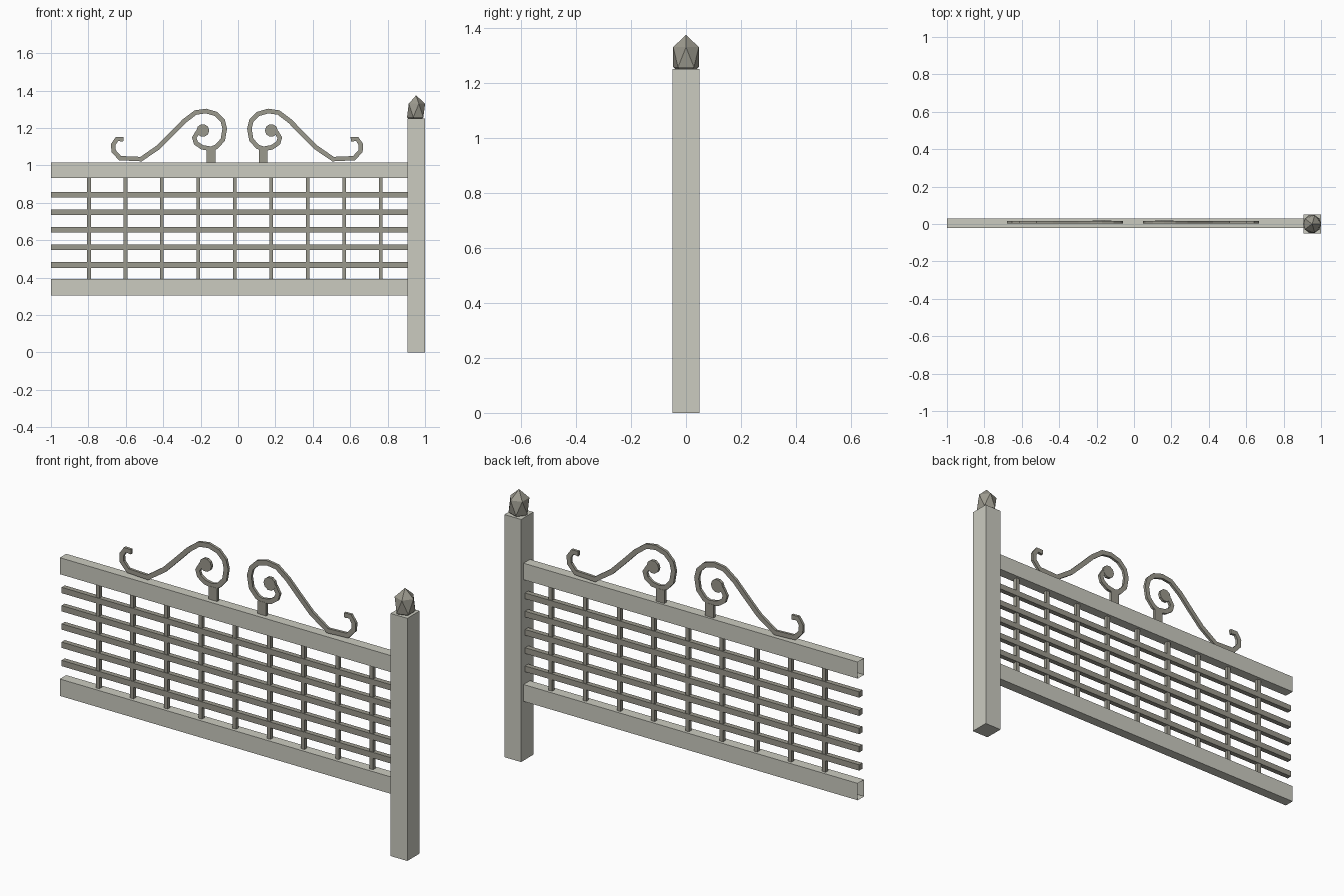
import bpy, bmesh, math
from mathutils import Vector

if "Cube" in bpy.data.objects:
    bpy.data.objects.remove(bpy.data.objects["Cube"])


def material(name, rgb):
    m = bpy.data.materials.new(name)
    m.diffuse_color = (*rgb, 1)
    m.use_nodes = True
    m.node_tree.nodes["Principled BSDF"].inputs["Base Color"].default_value = m.diffuse_color
    return m


LIGHT = material("pale stone grey", (0.60, 0.60, 0.53))
DARK = material("weathered grey", (0.33, 0.32, 0.27))


def finish(bm, name, mat):
    mesh = bpy.data.meshes.new(name)
    bm.to_mesh(mesh)
    bm.free()
    mesh.materials.append(mat)
    ob = bpy.data.objects.new(name, mesh)
    bpy.context.collection.objects.link(ob)
    return ob


def box(name, lo, hi, mat, open_ends=False):
    bm = bmesh.new()
    bmesh.ops.create_cube(bm, size=1)
    lo, hi = Vector(lo), Vector(hi)
    for v in bm.verts:
        v.co = Vector([(lo[i] + hi[i]) / 2 + v.co[i] * (hi[i] - lo[i]) for i in range(3)])
    if open_ends:
        bm.normal_update()
        ends = [f for f in bm.faces if abs(f.normal.x) > 0.9]
        bmesh.ops.delete(bm, geom=ends, context='FACES_ONLY')
    return finish(bm, name, mat)


# post with faceted finial
box("post", (0.905, -0.05, 0), (1.0, 0.05, 1.25), LIGHT)
bm = bmesh.new()
bmesh.ops.create_icosphere(bm, subdivisions=1, radius=1)
for v in bm.verts:
    v.co = Vector((0.952 + v.co.x * 0.054, v.co.y * 0.055, 1.294 + v.co.z * 0.081))
finish(bm, "post_finial", DARK)

# hollow rails
for name, z0, z1 in (("bottom_rail", 0.305, 0.392), ("top_rail", 0.932, 1.017)):
    box(name, (-1, -0.022, z0), (0.906, 0.03, z1), LIGHT, open_ends=True)

# horizontal slats and upright bars
for i in range(5):
    z = 0.468 + i * 0.094
    box("slat", (-1, -0.008, z - 0.015), (0.906, 0.018, z + 0.015), DARK)
for i in range(9):
    x = -0.797 + i * 0.195
    box("upright_bar", (x - 0.01, -0.005, 0.39), (x + 0.01, 0.015, 0.934), DARK)

# scroll ornaments: ribbon path as (x, z), outer curl to inner spiral
PATH = [(0.608, 1.140), (0.642, 1.142), (0.662, 1.112), (0.660, 1.077),
        (0.626, 1.039), (0.513, 1.034), (0.420, 1.098), (0.342, 1.176),
        (0.284, 1.236), (0.222, 1.283), (0.166, 1.291), (0.112, 1.275),
        (0.077, 1.240), (0.066, 1.197), (0.076, 1.138), (0.110, 1.100),
        (0.140, 1.089), (0.187, 1.097), (0.220, 1.120), (0.229, 1.148),
        (0.212, 1.176), (0.185, 1.187)]
CENTRE, Y0, Y1, HALF = -0.005, 0.003, 0.017, 0.0125


def scroll(name, side):
    bm = bmesh.new()
    pts = [Vector((CENTRE + side * x, 0, z)) for x, z in PATH]
    rings = []
    for i, p in enumerate(pts):
        a = (p - pts[max(i - 1, 0)]).normalized()
        b = (pts[min(i + 1, len(pts) - 1)] - p).normalized()
        t = (a + b).normalized()
        n = Vector((-t.z, 0, t.x)) * HALF
        rings.append([bm.verts.new((q.x, y, q.z)) for q, y in
                      ((p + n, Y0), (p - n, Y0), (p - n, Y1), (p + n, Y1))])
    for r, s in zip(rings, rings[1:]):
        for k in range(4):
            bm.faces.new((r[k], r[(k + 1) % 4], s[(k + 1) % 4], s[k]))
    bm.faces.new(rings[0])
    bm.faces.new(rings[-1])
    # round end of the spiral
    loops = [[bm.verts.new((CENTRE + side * 0.183 + 0.034 * math.cos(k * math.tau / 10), y,
                            1.187 + 0.034 * math.sin(k * math.tau / 10)))
              for k in range(10)] for y in (Y0 - 0.0005, Y1 + 0.0005)]
    for loop in loops:
        bm.faces.new(loop)
    for k in range(10):
        j = (k + 1) % 10
        bm.faces.new((loops[0][k], loops[0][j], loops[1][j], loops[1][k]))
    bmesh.ops.recalc_face_normals(bm, faces=bm.faces)
    finish(bm, name, DARK)
    # foot standing on the top rail
    x = CENTRE + side * 0.14
    box(name + "_foot", (x - 0.024, Y0 - 0.001, 1.01), (x + 0.024, Y1 + 0.001, 1.085), DARK)


scroll("right_scroll", 1)
scroll("left_scroll", -1)
